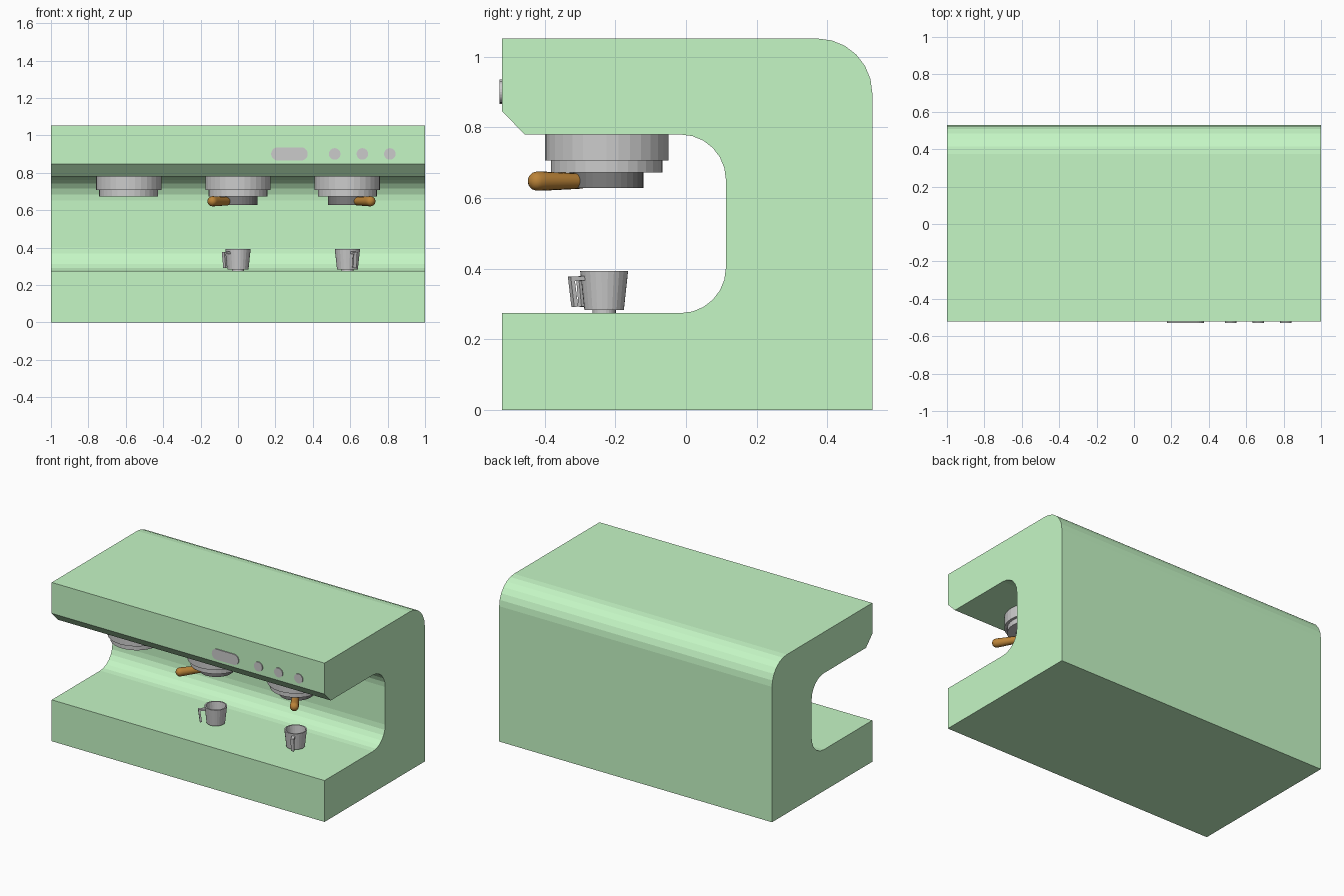
import bpy, bmesh
from math import sin, cos, pi, radians
from mathutils import Matrix, Vector

if "Cube" in bpy.data.objects:
    bpy.data.objects.remove(bpy.data.objects["Cube"])


def material(name, rgb):
    m = bpy.data.materials.new(name)
    m.diffuse_color = (*rgb, 1)
    m.use_nodes = True
    m.node_tree.nodes["Principled BSDF"].inputs["Base Color"].default_value = m.diffuse_color
    return m


GREEN = material("green_paint", (0.56, 0.93, 0.56))
DARK = material("dark_metal", (0.2, 0.2, 0.2))
WOOD = material("wood", (0.5, 0.23, 0.04))


def finish(name, bm, mat=None, matrix=None, smooth=None):
    bmesh.ops.recalc_face_normals(bm, faces=bm.faces)
    me = bpy.data.meshes.new(name)
    bm.to_mesh(me)
    bm.free()
    ob = bpy.data.objects.new(name, me)
    bpy.context.collection.objects.link(ob)
    if mat:
        me.materials.append(mat)
    if matrix:
        ob.matrix_world = matrix
    if smooth:
        bpy.ops.object.select_all(action='DESELECT')
        ob.select_set(True)
        bpy.context.view_layer.objects.active = ob
        bpy.ops.object.shade_smooth_by_angle(angle=radians(smooth))
    return ob


def arc(cx, cy, r, a0, a1, n=6):
    """Points on an arc, angles in degrees."""
    return [(cx + r * cos(radians(a0 + (a1 - a0) * i / n)),
             cy + r * sin(radians(a0 + (a1 - a0) * i / n))) for i in range(n + 1)]


def extrude(name, points, direction, mat=None, matrix=None):
    """Close a 3D outline and extrude it into a solid."""
    bm = bmesh.new()
    face = bm.faces.new([bm.verts.new(p) for p in points])
    new = bmesh.ops.extrude_face_region(bm, geom=[face])["geom"]
    verts = [v for v in new if isinstance(v, bmesh.types.BMVert)]
    bmesh.ops.translate(bm, vec=direction, verts=verts)
    return finish(name, bm, mat, matrix)


def lathe(name, profile, matrix, mat=None, sides=32, smooth=None):
    """Revolve (radius, height) points around local z."""
    bm = bmesh.new()
    vs = [bm.verts.new((r, 0, z)) for r, z in profile]
    edges = [bm.edges.new(p) for p in zip(vs, vs[1:])]
    bmesh.ops.spin(bm, geom=vs + edges, axis=(0, 0, 1), cent=(0, 0, 0),
                   angle=2 * pi, steps=sides)
    bmesh.ops.remove_doubles(bm, verts=bm.verts, dist=1e-5)
    return finish(name, bm, mat, matrix, smooth)


# C-shaped machine body
FRONT, BACK, TOP = -0.522, 0.528, 1.052
outline = [(FRONT, 0), (BACK, 0)]
outline += arc(BACK - 0.155, TOP - 0.155, 0.155, 0, 90)
outline += [(FRONT, TOP), (FRONT, 0.847), (-0.457, 0.78)]
outline += arc(-0.015, 0.652, 0.128, 90, 0)
outline += arc(-0.015, 0.402, 0.128, 0, -90)
outline += [(FRONT, 0.274)]
extrude("machine_body", [(-1, y, z) for y, z in outline], (2, 0, 0), GREEN)

# display pill and round buttons on the front panel
pill = arc(0.338, 0.901, 0.035, -90, 90, 10) + arc(0.212, 0.901, 0.035, 90, 270, 10)
extrude("display", [(x, -0.528, z) for x, z in pill], (0, 0.02, 0))
for i, x in enumerate((0.517, 0.665, 0.812)):
    disc = arc(x, 0.901, 0.031, 0, 360, 24)[:-1]
    extrude(f"button_{i + 1}", [(px, -0.528, z) for px, z in disc], (0, 0.02, 0))

# brewing heads
for i, x in enumerate((-0.585, 0, 0.585)):
    lathe(f"brew_head_{i + 1}",
          [(0, 0.79), (0.175, 0.79), (0.175, 0.707), (0.158, 0.707),
           (0.158, 0.673), (0, 0.673)], Matrix.Translation((x, -0.225, 0)))

# filter holders with wooden handles, and cups below them
for i, (x, handle_turn, cup_turn) in enumerate(((0, -36, -48), (0.585, 32, 24))):
    lathe(f"filter_holder_{i + 1}", [(0, 0.68), (0.105, 0.68), (0.105, 0.628), (0, 0.628)],
          Matrix.Translation((x, -0.225, 0)), DARK)

    # handle axis points to the front, swung sideways
    grip = [(0, 0.085), (0.021, 0.085), (0.022, 0.1), (0.027, 0.22)]
    grip += [(0.027 * cos(a), 0.234 + 0.024 * sin(a)) for a in
             (0.0, 0.4, 0.8, 1.2)] + [(0, 0.258)]
    lathe(f"handle_{i + 1}", grip, Matrix.Translation((x, -0.225, 0.648))
          @ Matrix.Rotation(radians(handle_turn), 4, 'Z')
          @ Matrix.Rotation(pi / 2, 4, 'X'), WOOD, 16, 40)

    # hollow cup on a small foot
    place = Matrix.Translation((x, -0.232, 0.274)) @ Matrix.Rotation(radians(cup_turn), 4, 'Z')
    lathe(f"cup_{i + 1}", [(0, 0), (0.033, 0), (0.033, 0.009), (0.056, 0.009),
                           (0.068, 0.119), (0.06, 0.119), (0.049, 0.018), (0, 0.018)],
          place, None, 24)
    # hooked cup handle
    hook = [(0.062, 0.105), (0.108, 0.103), (0.097, 0.017), (0.085, 0.019),
            (0.095, 0.091), (0.062, 0.093)]
    extrude(f"cup_handle_{i + 1}", [(-0.01, -r, z) for r, z in hook], (0.02, 0, 0), None, place)
